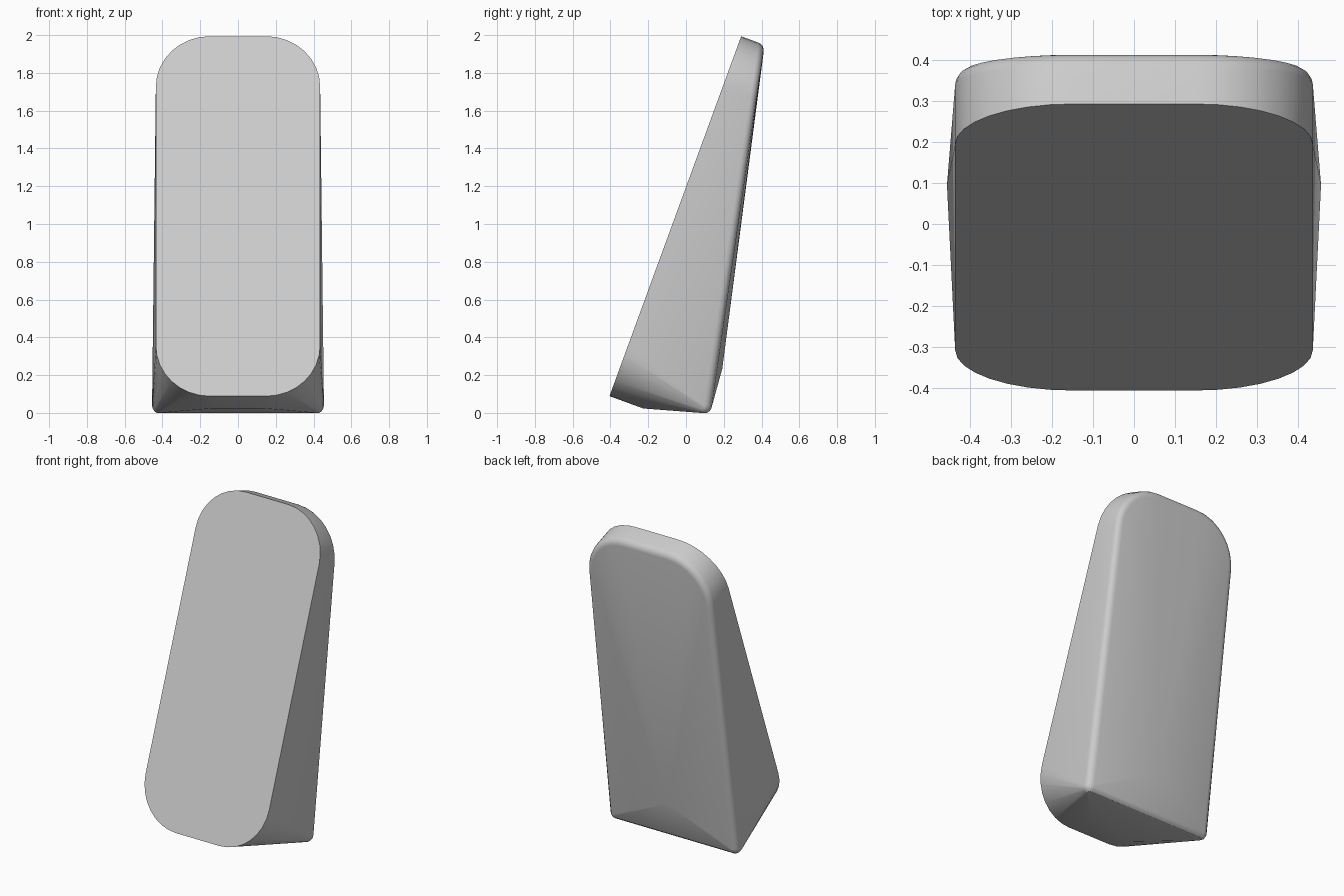
import bpy, bmesh, math
from mathutils import Vector

cube = bpy.data.objects.get("Cube")
if cube:
    bpy.data.objects.remove(cube, do_unlink=True)

# Slanted frame: x across, s up the front face, n into the body
START, END = Vector((0, -0.405, 0.095)), Vector((0, 0.292, 2.0))
LENGTH = (END - START).length
UP = (END - START).normalized()
INWARD = Vector((0, UP.z, -UP.y))
HALF, RADIUS, STEPS = 0.435, 0.285, 8


def place(x, s, n):
    return START + UP * s + INWARD * n + Vector((x, 0, 0))


def corner(top, inset=0.0):
    """Quarter arc of the rounded front outline, as (x, s) pairs."""
    r = RADIUS - inset
    for i in range(STEPS + 1):
        a = math.pi / 2 * i / STEPS
        x = HALF - RADIUS + r * math.cos(a)
        rise = RADIUS - r * math.sin(a)
        yield x, (LENGTH - rise if top else rise)


points = []
for side in (-1, 1):
    # Flat front face outline
    for top in (True, False):
        points += [place(side * x, s, 0) for x, s in corner(top)]
    # Rounded rim round the upper back
    for i in range(5):
        a = math.pi / 2 * i / 4
        inset = 0.035 * (1 - math.cos(a))
        for x, s in corner(True, inset):
            n = 0.098 + 0.035 * math.sin(a) + 0.2 * (LENGTH - s)
            points.append(place(side * x, s, n))
    # Underside bend
    points.append(place(side * 0.14, 0, 0.19))
    # Small ball at each lower back corner
    ball = Vector((side * 0.413, 0.095, 0.045))
    for i in range(1, 8):
        t = math.pi * i / 8
        for j in range(12):
            p = math.tau * j / 12
            points.append(ball + 0.042 * Vector((math.sin(t) * math.cos(p),
                                                math.sin(t) * math.sin(p), math.cos(t))))
# Shallow peak low on the back
points.append(Vector((0, 0.192, 0.24)))

# Wrap all the sections in one skin
bm = bmesh.new()
for p in points:
    bm.verts.new(p)
bmesh.ops.remove_doubles(bm, verts=bm.verts[:], dist=0.0005)
bmesh.ops.convex_hull(bm, input=bm.verts[:])
bmesh.ops.delete(bm, geom=[v for v in bm.verts if not v.link_faces], context='VERTS')
bmesh.ops.dissolve_limit(bm, angle_limit=math.radians(0.5),
                         verts=bm.verts[:], edges=bm.edges[:])
bmesh.ops.recalc_face_normals(bm, faces=bm.faces[:])
low = min(v.co.z for v in bm.verts)
bmesh.ops.translate(bm, verts=bm.verts[:], vec=(0, 0, -low))

mesh = bpy.data.meshes.new("wedge_block")
bm.to_mesh(mesh)
bm.free()
block = bpy.data.objects.new("wedge_block", mesh)
bpy.context.collection.objects.link(block)

# Plain grey
mat = bpy.data.materials.new("light grey")
mat.use_nodes = True
grey = (0.6, 0.6, 0.6, 1)
mat.diffuse_color = grey
mat.node_tree.nodes["Principled BSDF"].inputs["Base Color"].default_value = grey
mesh.materials.append(mat)

bpy.ops.object.select_all(action='DESELECT')
block.select_set(True)
bpy.context.view_layer.objects.active = block
bpy.ops.object.shade_smooth_by_angle(angle=math.radians(30))
